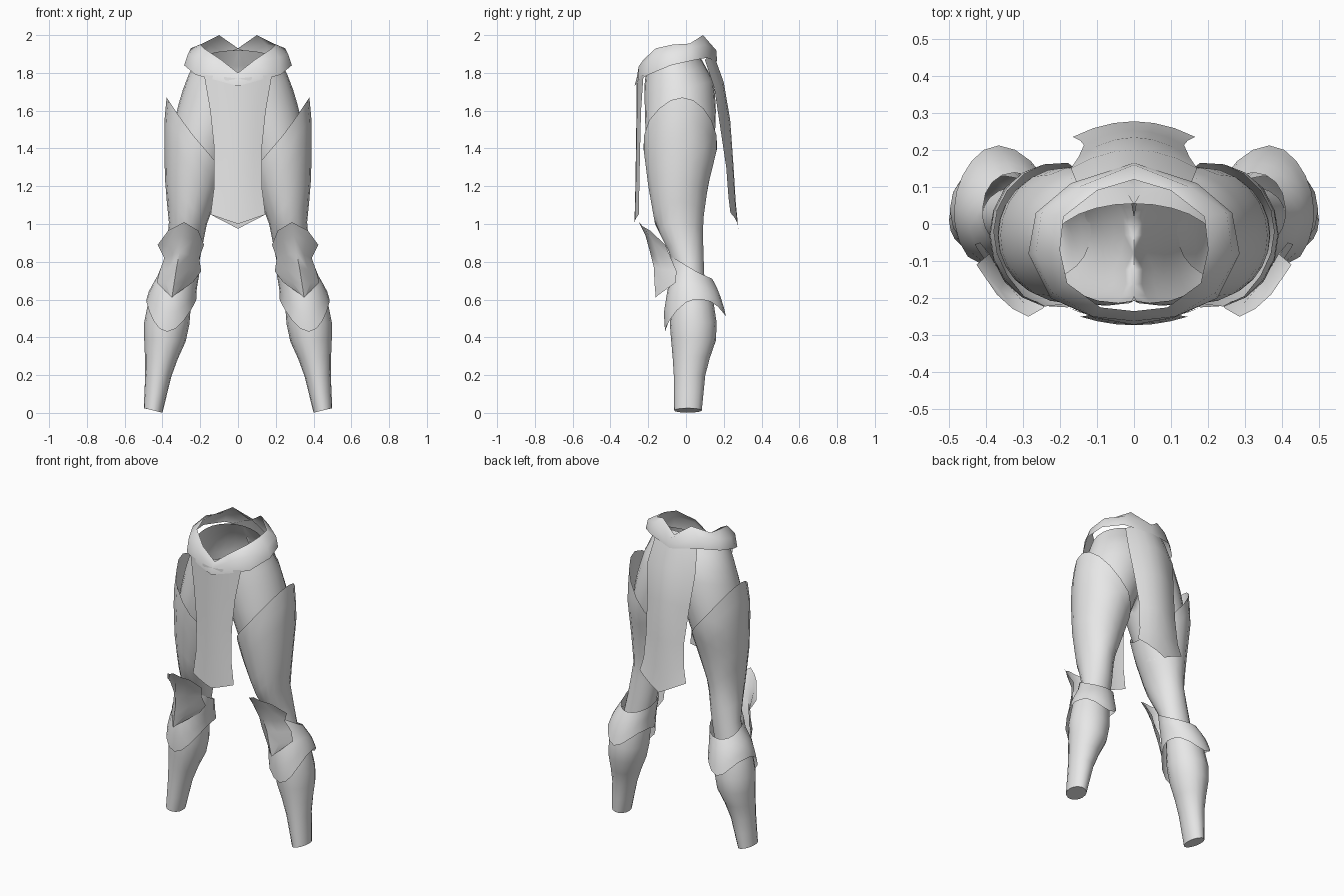
import bpy, bmesh, math

if "Cube" in bpy.data.objects:
    bpy.data.objects.remove(bpy.data.objects["Cube"])

metal = bpy.data.materials.new("light_grey")
metal.diffuse_color = (0.8, 0.8, 0.8, 1)
metal.use_nodes = True
metal.node_tree.nodes["Principled BSDF"].inputs["Base Color"].default_value = metal.diffuse_color


def finish(name, bm, flip=False, angle=45):
    """Clean a half mesh, mirror it across x and shade it."""
    bmesh.ops.remove_doubles(bm, verts=bm.verts, dist=0.0005)
    seam = [f for f in bm.faces if all(abs(v.co.x) < 1e-5 for v in f.verts)]
    bmesh.ops.delete(bm, geom=seam, context='FACES')
    if flip:
        bmesh.ops.reverse_faces(bm, faces=bm.faces)
    me = bpy.data.meshes.new(name)
    bm.to_mesh(me)
    bm.free()
    me.materials.append(metal)
    ob = bpy.data.objects.new(name, me)
    bpy.context.collection.objects.link(ob)
    bpy.ops.object.select_all(action='DESELECT')
    ob.select_set(True)
    bpy.context.view_layer.objects.active = ob
    bpy.ops.object.shade_smooth_by_angle(angle=math.radians(angle))
    mod = ob.modifiers.new("mirror", 'MIRROR')
    mod.use_clip = True
    mod.merge_threshold = 0.0005
    return ob


def grid(bm, rows, closed=False):
    """Skin rows of points with quads."""
    vs = [[bm.verts.new(p) for p in r] for r in rows]
    n = len(vs[0])
    for a, b in zip(vs, vs[1:]):
        for i in range(n if closed else n - 1):
            j = (i + 1) % n
            bm.faces.new((a[i], b[i], b[j], a[j]))
    return vs


def section(profile, z):
    """Interpolate (cx, cy, rx, ry) at height z; profile runs downward."""
    z = min(max(z, profile[-1][0]), profile[0][0])
    for a, b in zip(profile, profile[1:]):
        if z >= b[0]:
            t = (a[0] - z) / (a[0] - b[0])
            return [p + (q - p) * t for p, q in zip(a[1:], b[1:])]


def tube(name, profile, top, bottom, rows, seg=18, cap=False):
    """Loft a sleeve whose rims follow top(c, s) and bottom(c, s)."""
    bm = bmesh.new()
    pts = []
    for k in range(rows + 1):
        ring = []
        for i in range(seg):
            a = 2 * math.pi * i / seg
            c, s = math.cos(a), math.sin(a)      # c outward, s forward
            z = top(c, s) + (bottom(c, s) - top(c, s)) * k / rows
            cx, cy, rx, ry = section(profile, z)
            ring.append((max(0, cx + rx * c), cy - ry * s, z))
        pts.append(ring)
    vs = grid(bm, pts, True)
    if cap:
        bm.faces.new(vs[-1])
    # rings run clockwise from above, so the skin is turned outward
    return finish(name, bm, flip=True)


# Hips and inner thighs, open at the waist
tube("hips", [(1.92, 0, -.07, .20, .125), (1.75, .06, -.035, .22, .185),
              (1.6, .13, -.03, .195, .188), (1.45, .185, -.03, .172, .183),
              (1.3, .22, -.03, .15, .165), (1.1, .24, -.03, .115, .11)],
     lambda c, s: 1.86 - .06 * s, lambda c, s: 1.12, 10, 24)

# Thigh sleeves with slanted upper rim
tube("thigh_plate", [(1.67, .20, -.02, .178, .17), (1.55, .205, -.03, .184, .19),
                     (1.4, .21, -.03, .181, .198), (1.2, .237, -.042, .148, .16),
                     (1.0, .265, -.038, .10, .128), (.8, .295, .015, .09, .08),
                     (.68, .32, .02, .09, .08)],
     lambda c, s: 1.43 + (.24 if c > 0 else .17) * c, lambda c, s: .68, 9)

# Lower leg sleeves
tube("greave", [(.66, .35, .03, .105, .10), (.5, .375, .037, .122, .125),
                (.4, .382, .042, .115, .122), (.23, .417, .02, .073, .085),
                (0, .45, .01, .05, .072)],
     lambda c, s: .66, lambda c, s: .013 + .012 * c, 7, 16, True)

# Flared knee bands with pointed front and back
tube("knee_band", [(.84, .295, .015, .10, .095), (.75, .307, .02, .105, .098),
                   (.65, .345, .035, .125, .135), (.58, .356, .045, .135, .15),
                   (.51, .365, .045, .137, .167), (.43, .375, .035, .137, .146)],
     lambda c, s: .77 + .06 * s,
     lambda c, s: .60 - (.17 * s * s if s > 0 else .09 * s ** 4), 4, 20)

# Knee caps: z, inner x, ridge x, outer x, ridge y, edge y, edge drop
cap_rows = [(1.01, .21, .285, .37, -.25, -.19, .045),
            (.94, .18, .295, .425, -.215, -.11, .05),
            (.85, .205, .31, .39, -.19, -.08, .03),
            (.77, .195, .325, .415, -.17, -.05, .02),
            (.69, .24, .338, .43, -.167, -.055, .0),
            (.61, .34, .35, .36, -.16, -.152, -.01)]
bm = bmesh.new()
rows = []
for z, xi, xr, xo, yr, ye, d in cap_rows:
    row = []
    for u in (-1, -.5, 0, .5, 1):
        x = xr + abs(u) * ((xo if u > 0 else xi) - xr)
        row.append((x, yr + (ye - yr) * abs(u) ** 1.5, z - d * abs(u)))
    rows.append(row)
grid(bm, rows)
finish("knee_cap", bm, angle=60)

# Belt collar: top, middle and lower rims from front to back
belt = [[(0, -.235, 1.80), (.09, -.225, 1.87), (.18, -.16, 1.93), (.20, -.07, 1.95),
         (.19, .02, 1.955), (.10, .09, 2.0), (0, .12, 1.93)],
        [(0, -.262, 1.77), (.11, -.25, 1.835), (.22, -.185, 1.88), (.265, -.08, 1.90),
         (.25, .03, 1.93), (.15, .10, 1.95), (0, .16, 1.92)],
        [(0, -.272, 1.73), (.11, -.252, 1.76), (.225, -.20, 1.79), (.285, -.08, 1.84),
         (.265, .03, 1.865), (.17, .11, 1.88), (0, .165, 1.86)]]
bm = bmesh.new()
grid(bm, belt)
finish("belt", bm, angle=60)


def cloth(name, spec, back):
    """Hanging panel from (centre z, edge z, half width, centre y, edge y)."""
    bm = bmesh.new()
    grid(bm, [[(w * u, yc + (ye - yc) * u * u, zc + (ze - zc) * u)
               for u in (0, .33, .67, 1)] for zc, ze, w, yc, ye in spec])
    finish(name, bm, flip=back)


cloth("front_cloth", [(1.77, 1.79, .18, -.262, -.225), (1.6, 1.6, .147, -.262, -.238),
                      (1.4, 1.4, .126, -.265, -.243), (1.2, 1.2, .126, -.268, -.247),
                      (1.0, 1.05, .145, -.273, -.25)], False)
cloth("back_cloth", [(1.93, 1.87, .15, .135, .10), (1.75, 1.72, .17, .20, .15),
                     (1.55, 1.52, .15, .234, .18), (1.3, 1.3, .135, .252, .213),
                     (1.12, 1.14, .145, .263, .225), (.975, 1.06, .165, .277, .235)], True)
